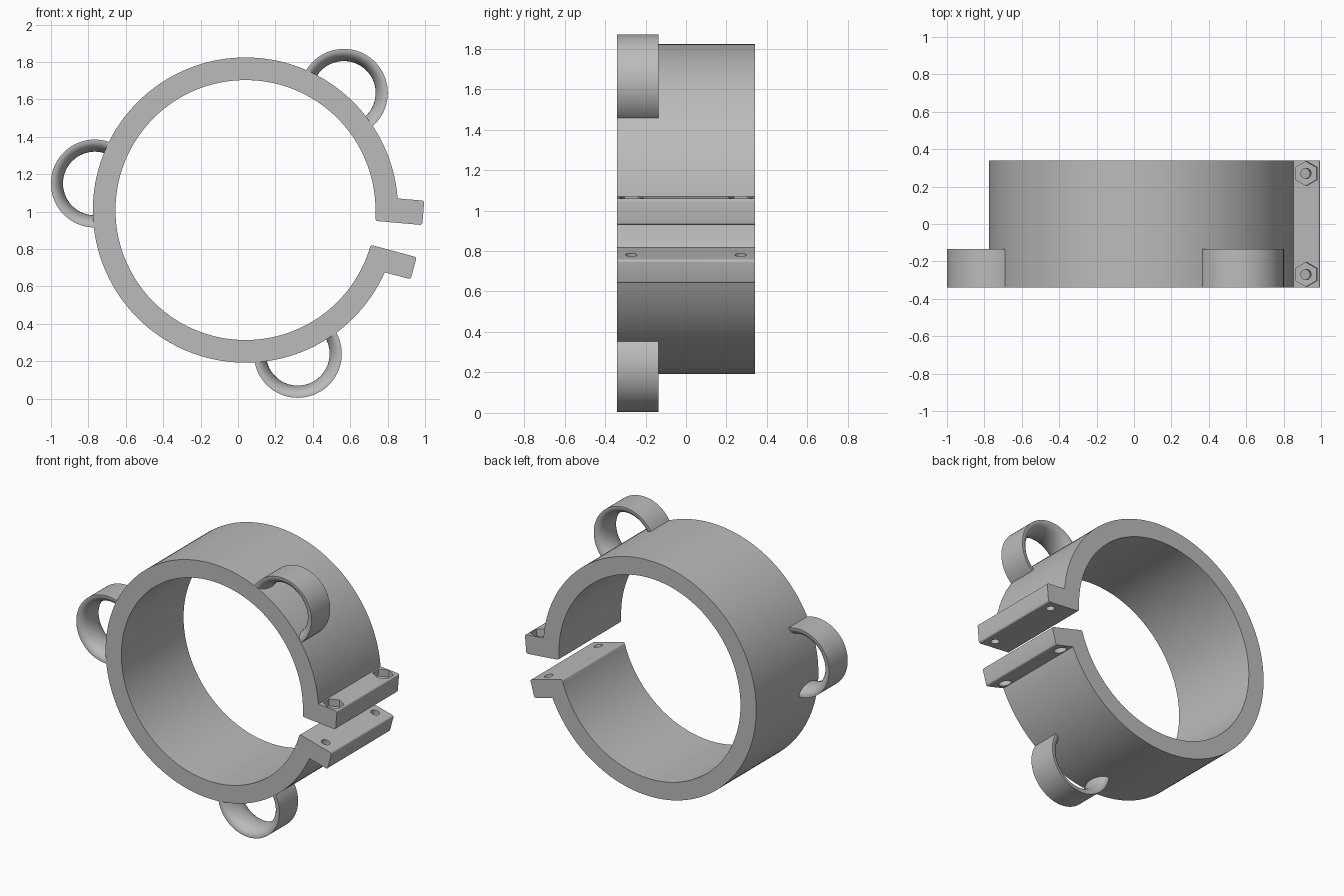
import bpy
import bmesh
from math import radians, pi, sin, cos, atan2
from mathutils import Vector, Matrix

CENTRE = Vector((0.04, 1.008))      # clamp axis, in x and z
OUTER, INNER, HALF = 0.816, 0.695, 0.34

cube = bpy.data.objects.get("Cube")
if cube:
    bpy.data.objects.remove(cube, do_unlink=True)

grey = bpy.data.materials.new("plain grey")
grey.use_nodes = True
colour = (0.5, 0.5, 0.5, 1)
grey.diffuse_color = colour
grey.node_tree.nodes["Principled BSDF"].inputs["Base Color"].default_value = colour


def polar(centre, radius, angle):
    return centre + radius * Vector((cos(angle), sin(angle)))


def arc(radius, start, end, steps=128):
    return [polar(CENTRE, radius, start + (end - start) * i / steps) for i in range(steps + 1)]


def angle_of(point):
    d = point - CENTRE
    return atan2(d.y, d.x)


def fillet(before, corner, after, r=0.014):
    """Round one profile corner."""
    a = corner + (before - corner).normalized() * r
    b = corner + (after - corner).normalized() * r
    ts = [i / 4 for i in range(5)]
    return [a.lerp(corner, t).lerp(corner.lerp(b, t), t) for t in ts]


def finish(bm, name):
    bmesh.ops.recalc_face_normals(bm, faces=bm.faces)
    mesh = bpy.data.meshes.new(name)
    bm.to_mesh(mesh)
    bm.free()
    mesh.materials.append(grey)
    obj = bpy.data.objects.new(name, mesh)
    bpy.context.collection.objects.link(obj)
    return obj


def select_only(obj):
    bpy.ops.object.select_all(action="DESELECT")
    obj.select_set(True)
    bpy.context.view_layer.objects.active = obj


def smooth(obj):
    select_only(obj)
    bpy.ops.object.shade_smooth_by_angle(angle=radians(30))


# Clamp body: split band with a bolting flange on each side of the gap
up_in, up_low, up_top, up_root = map(Vector, ((0.735, 0.95), (0.985, 0.928), (0.996, 1.058), (0.853, 1.07)))
lo_in, lo_top, lo_low, lo_root = map(Vector, ((0.709, 0.822), (0.955, 0.756), (0.923, 0.638), (0.784, 0.675)))

outline = arc(OUTER, angle_of(up_root), angle_of(lo_root) + 2 * pi)
outline += fillet(lo_root, lo_low, lo_top) + fillet(lo_low, lo_top, lo_in)
inner = arc(INNER, angle_of(lo_in) + 2 * pi, angle_of(up_in))
outline += fillet(lo_top, lo_in, inner[1]) + inner[1:-1] + fillet(inner[-2], up_in, up_low)
outline += fillet(up_in, up_low, up_top) + fillet(up_low, up_top, up_root)

bm = bmesh.new()
face = bm.faces.new([bm.verts.new((p.x, -HALF, p.y)) for p in outline])
ext = bmesh.ops.extrude_face_region(bm, geom=[face])
bmesh.ops.translate(bm, vec=(0, 2 * HALF, 0), verts=[v for v in ext["geom"] if isinstance(v, bmesh.types.BMVert)])
body = finish(bm, "clamp_band")


def cut(x, z, y, tilt, radius, length, sides):
    """Cut a round or hexagonal bore centred on (x, y, z), tilted with its flange."""
    bm = bmesh.new()
    bmesh.ops.create_cone(bm, cap_ends=True, segments=sides, radius1=radius, radius2=radius, depth=length,
                          matrix=Matrix.Translation((x, y, z)) @ Matrix.Rotation(tilt, 4, "Y"))
    cutter = finish(bm, "bore_cutter")
    cutter.hide_render = True
    mod = body.modifiers.new("bore", "BOOLEAN")
    mod.operation, mod.solver, mod.object = "DIFFERENCE", "EXACT", cutter
    select_only(body)
    bpy.ops.object.modifier_apply(modifier=mod.name)
    bpy.data.objects.remove(cutter, do_unlink=True)


# Bolt holes, nut pockets above and head counterbores below
for y in (-0.27, 0.27):
    cut(0.918, 1.0, y, radians(5), 0.028, 0.3, 24)
    cut(0.922, 1.065, y, radians(5), 0.066, 0.1, 6)
    cut(0.845, 0.72, y, radians(15), 0.028, 0.22, 24)
    cut(0.831, 0.665, y, radians(15), 0.042, 0.08, 24)
smooth(body)


# Guide loops: flat outside, rounded inside, ends buried in the band wall
def loop(name, direction):
    centre = polar(CENTRE, 0.818, direction)
    half_width, mid, rim, tip = 0.1025, -0.2375, 0.228, 0.17
    section = [(0.235, mid + half_width), (0.235, mid - half_width)]
    for i in range(17):
        t = pi * i / 16
        section.append((rim - (rim - tip) * sin(t), mid - half_width * cos(t)))
    bm = bmesh.new()
    rings = []
    sweep, steps = radians(107), 64
    for i in range(steps + 1):
        a = direction - sweep + 2 * sweep * i / steps
        ring = []
        for r, y in section:
            p = polar(centre, r, a)
            ring.append(bm.verts.new((p.x, y, p.y)))
        rings.append(ring)
    n = len(section)
    for a, b in zip(rings, rings[1:]):
        for j in range(n):
            k = (j + 1) % n
            bm.faces.new((a[j], a[k], b[k], b[j]))
    bm.faces.new(rings[0])
    bm.faces.new(rings[-1])
    smooth(finish(bm, name))


for name, degrees in (("upper_loop", 50), ("side_loop", 170), ("lower_loop", 290)):
    loop(name, radians(degrees))
